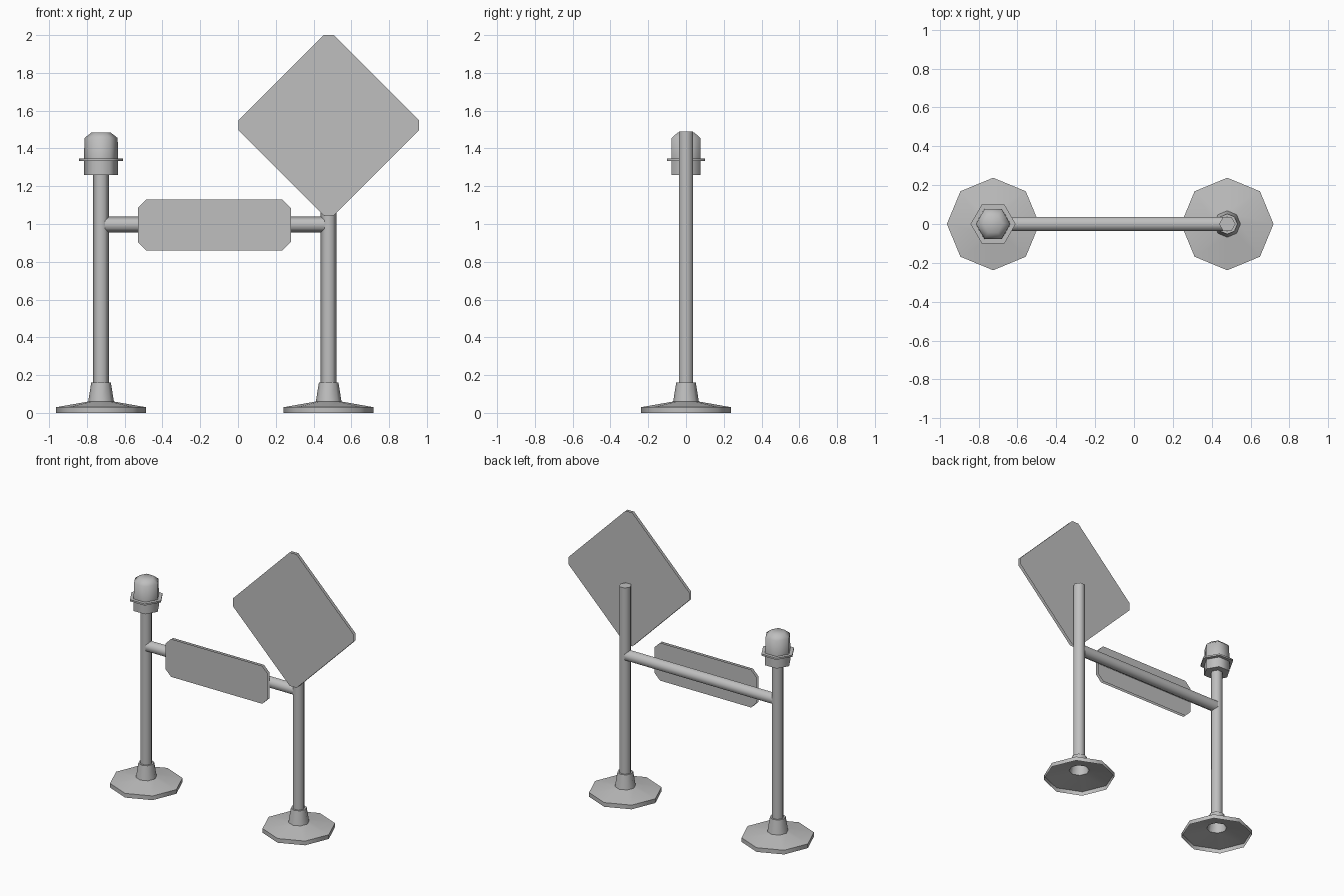
import bpy
import bmesh
from math import sin, cos, pi, radians

cube = bpy.data.objects.get("Cube")
if cube:
    bpy.data.objects.remove(cube, do_unlink=True)

GREY = (0.52, 0.52, 0.52, 1.0)
grey = bpy.data.materials.new("plain grey")
grey.use_nodes = True
grey.diffuse_color = GREY
grey.node_tree.nodes["Principled BSDF"].inputs["Base Color"].default_value = GREY


def finish(name, bm, location=(0, 0, 0)):
    mesh = bpy.data.meshes.new(name)
    bm.to_mesh(mesh)
    bm.free()
    mesh.materials.append(grey)
    mesh.shade_smooth()
    mesh.set_sharp_from_angle(angle=radians(63))
    obj = bpy.data.objects.new(name, mesh)
    obj.location = location
    bpy.context.collection.objects.link(obj)
    return obj


def turned(name, profile, sides, location, cap_bottom=True, cap_top=True):
    """Spin a (radius, height) profile into a faceted solid."""
    bm = bmesh.new()
    rings = [[bm.verts.new((r * cos(2 * pi * k / sides), r * sin(2 * pi * k / sides), z))
              for k in range(sides)] for r, z in profile]
    for low, high in zip(rings, rings[1:]):
        for k in range(sides):
            n = (k + 1) % sides
            bm.faces.new((low[k], low[n], high[n], high[k]))
    if cap_bottom:
        bm.faces.new(rings[0][::-1])
    if cap_top:
        bm.faces.new(rings[-1])
    return finish(name, bm, location)


def panel(name, outline):
    """Front and back sheets of a sign, open along the rim."""
    bm = bmesh.new()
    bm.faces.new([bm.verts.new((x, -0.063, z)) for x, z in outline])
    bm.faces.new([bm.verts.new((x, -0.042, z)) for x, z in reversed(outline)])
    return finish(name, bm)


RIGHT_X, LEFT_X = -0.725, 0.48
POLE_R = 0.042

# Weighted feet and poles
for side, x, top in (("right", RIGHT_X, 1.27), ("left", LEFT_X, 1.49)):
    turned(side + "_foot",
           [(0.238, 0), (0.238, 0.03), (0.068, 0.06), (0.052, 0.16), (0.038, 0.16)],
           8, (x, 0, 0), cap_bottom=False, cap_top=False)
    turned(side + "_pole", [(POLE_R, 0.15), (POLE_R, top)], 6, (x, 0, 0), cap_bottom=False)

# Crossbar between the poles
bar = turned("crossbar", [(POLE_R, RIGHT_X + 0.02), (POLE_R, LEFT_X - 0.02)], 6, (0, 0, 0.997))
bar.rotation_euler = (0, pi / 2, 0)

# Warning lamp: socket, flange and dome
lamp = (RIGHT_X, 0, 0)
turned("lamp_socket", [(0.09, 1.26), (0.09, 1.335)], 6, lamp)
turned("lamp_flange", [(0.116, 1.334), (0.116, 1.346)], 6, lamp)
turned("lamp_dome", [(0.09, 1.346), (0.088, 1.455), (0.05, 1.485)], 6, lamp, cap_bottom=False)

# Diamond sign with clipped corners
H, C, CX, CZ = 0.477, 0.027, 0.48, 1.523
panel("diamond_sign", [(CX + u, CZ + v) for u, v in
                       ((-C, -H), (C, -H), (H, -C), (H, C), (C, H), (-C, H), (-H, C), (-H, -C))])

# Rectangular sign with clipped corners
W, T, C, CX, CZ = 0.405, 0.135, 0.045, -0.125, 0.995
panel("crossbar_sign", [(CX + u, CZ + v) for u, v in
                        ((C - W, -T), (W - C, -T), (W, C - T), (W, T - C),
                         (W - C, T), (C - W, T), (-W, T - C), (-W, C - T))])
